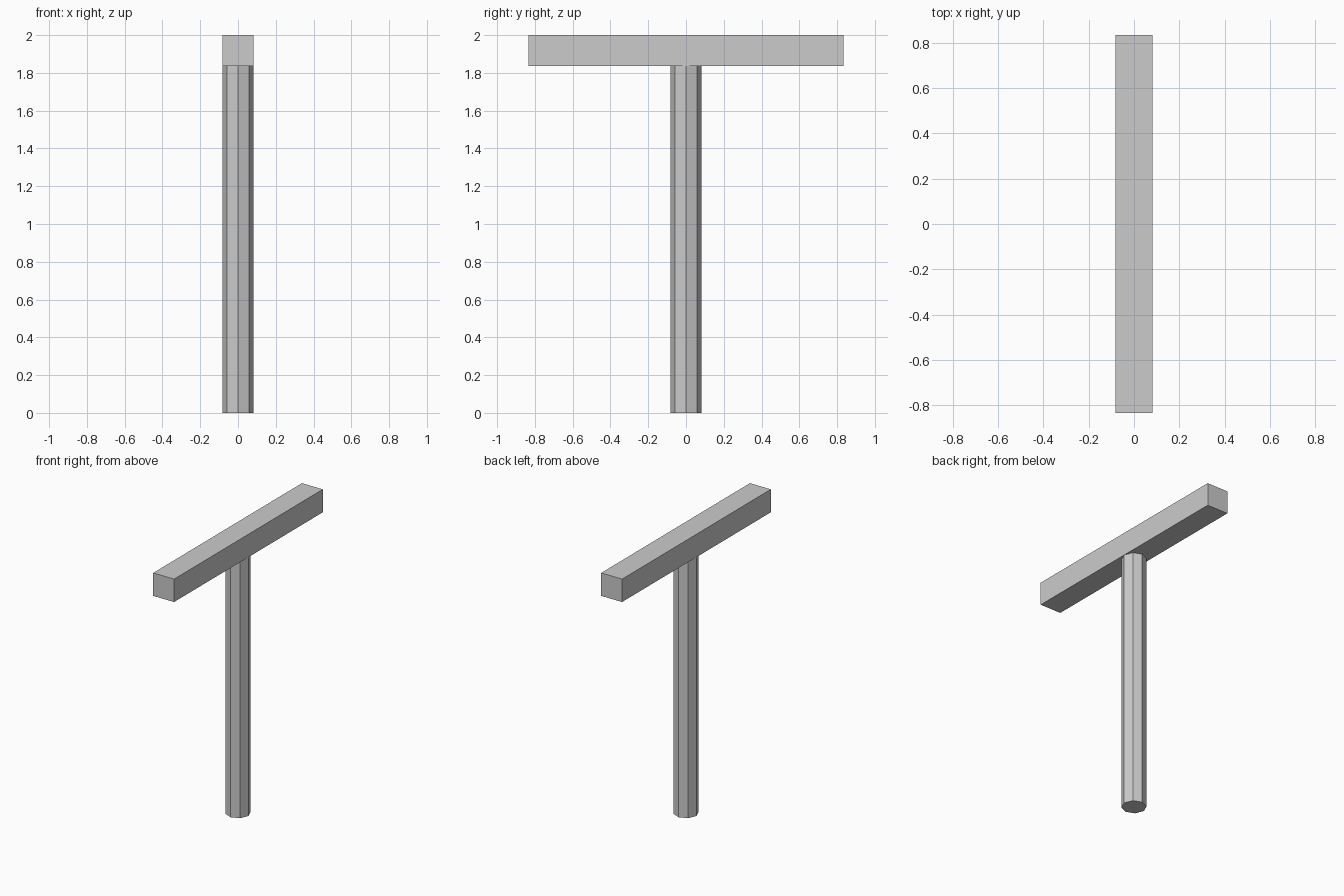
import bpy
from math import pi

# Remove the default cube
cube = bpy.data.objects.get("Cube")
if cube:
    bpy.data.objects.remove(cube, do_unlink=True)

HALF = 0.082     # post radius and half the beam width
BEAM_HALF = 0.834
BEAM_BASE = 1.837
TOP = 2.0

# Single flat grey
grey = bpy.data.materials.new("light_grey")
grey.use_nodes = True
colour = (0.6, 0.6, 0.6, 1)
grey.diffuse_color = colour
grey.node_tree.nodes["Principled BSDF"].inputs["Base Color"].default_value = colour


def finish(name):
    obj = bpy.context.object
    obj.name = name
    obj.data.materials.append(grey)
    bpy.ops.object.transform_apply(location=False, rotation=True, scale=True)


# Octagonal post with corners on the axes
bpy.ops.mesh.primitive_cylinder_add(vertices=8, radius=HALF, depth=BEAM_BASE,
                                    location=(0, 0, BEAM_BASE / 2))
finish("post")

# Square crossbeam running front to back
bpy.ops.mesh.primitive_cube_add(size=1, location=(0, 0, (BEAM_BASE + TOP) / 2))
bpy.context.object.scale = (2 * HALF, 2 * BEAM_HALF, TOP - BEAM_BASE)
finish("crossbeam")
